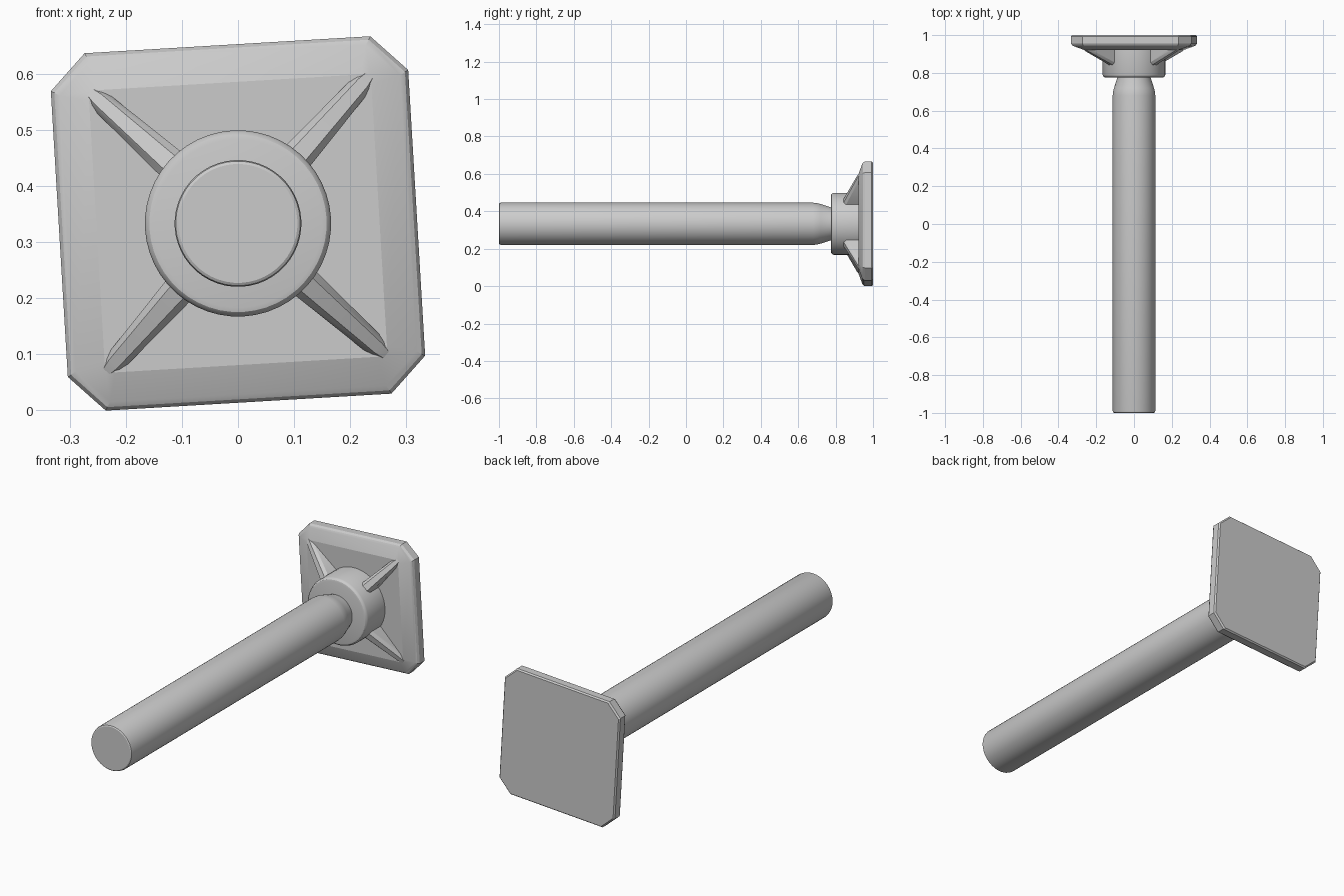
import bpy, bmesh, math

if "Cube" in bpy.data.objects:
    bpy.data.objects.remove(bpy.data.objects["Cube"])

CZ = 0.333                    # height of the shaft axis
TILT = math.radians(3.4)      # the plate is slightly turned about the axis


def place(u, v, y, ang=TILT):
    c, s = math.cos(ang), math.sin(ang)
    return (u * c - v * s, y, CZ + u * s + v * c)


def loft(name, loops, angle=30):
    """Skin equal-length loops and cap both ends."""
    bm = bmesh.new()
    rings = [[bm.verts.new(p) for p in loop] for loop in loops]
    n = len(rings[0])
    for a, b in zip(rings, rings[1:]):
        for i in range(n):
            j = (i + 1) % n
            bm.faces.new((a[i], a[j], b[j], b[i]))
    bm.faces.new(rings[0])
    bm.faces.new(rings[-1])
    bmesh.ops.recalc_face_normals(bm, faces=bm.faces)
    mesh = bpy.data.meshes.new(name)
    bm.to_mesh(mesh)
    bm.free()
    ob = bpy.data.objects.new(name, mesh)
    bpy.context.collection.objects.link(ob)
    bpy.ops.object.select_all(action='DESELECT')
    ob.select_set(True)
    bpy.context.view_layer.objects.active = ob
    bpy.ops.object.shade_smooth_by_angle(angle=math.radians(angle))
    return ob


def lathe(name, profile, n=48):
    loops = [[place(r * math.cos(2 * math.pi * i / n), r * math.sin(2 * math.pi * i / n), y)
              for i in range(n)] for r, y in profile]
    return loft(name, loops)


def octagon(h, c, y):
    k = h - c
    pts = [(h, -k), (h, k), (k, h), (-k, h), (-h, k), (-h, -k), (-k, -h), (k, -h)]
    return [place(u, v, y) for u, v in pts]


# Long round shaft, tapering where it enters the hub
lathe("shaft", [(0.106, -1.0), (0.111, -0.997), (0.113, -0.99), (0.113, 0.68),
                (0.111, 0.70), (0.106, 0.72), (0.088, 0.775), (0.086, 0.80)])

# Hub with rounded front rim
lathe("hub", [(0.150, 0.775), (0.158, 0.777), (0.163, 0.782),
              (0.166, 0.79), (0.166, 0.935)])

# Square plate with cut corners and a sloping front border
loft("base_plate", [octagon(0.252, 0.018, 0.922), octagon(0.304, 0.058, 0.941),
                    octagon(0.313, 0.061, 0.946), octagon(0.319, 0.064, 0.956),
                    octagon(0.319, 0.064, 0.993), octagon(0.313, 0.062, 1.0)], 20)

# Four gusset ribs running from hub to plate corners
for k in range(4):
    ang = TILT + math.radians(45 + 90 * k)
    loops = []
    for r, top, w in [(0.13, 0.828, 0.030), (0.335, 0.915, 0.019), (0.358, 0.929, 0.012)]:
        sec = [(-w, 0.95), (-w, top + 0.014), (-w * 0.55, top),
               (w * 0.55, top), (w, top + 0.014), (w, 0.95)]
        loops.append([place(r, t, y, ang) for t, y in sec])
    loft(f"rib_{k + 1}", loops)
